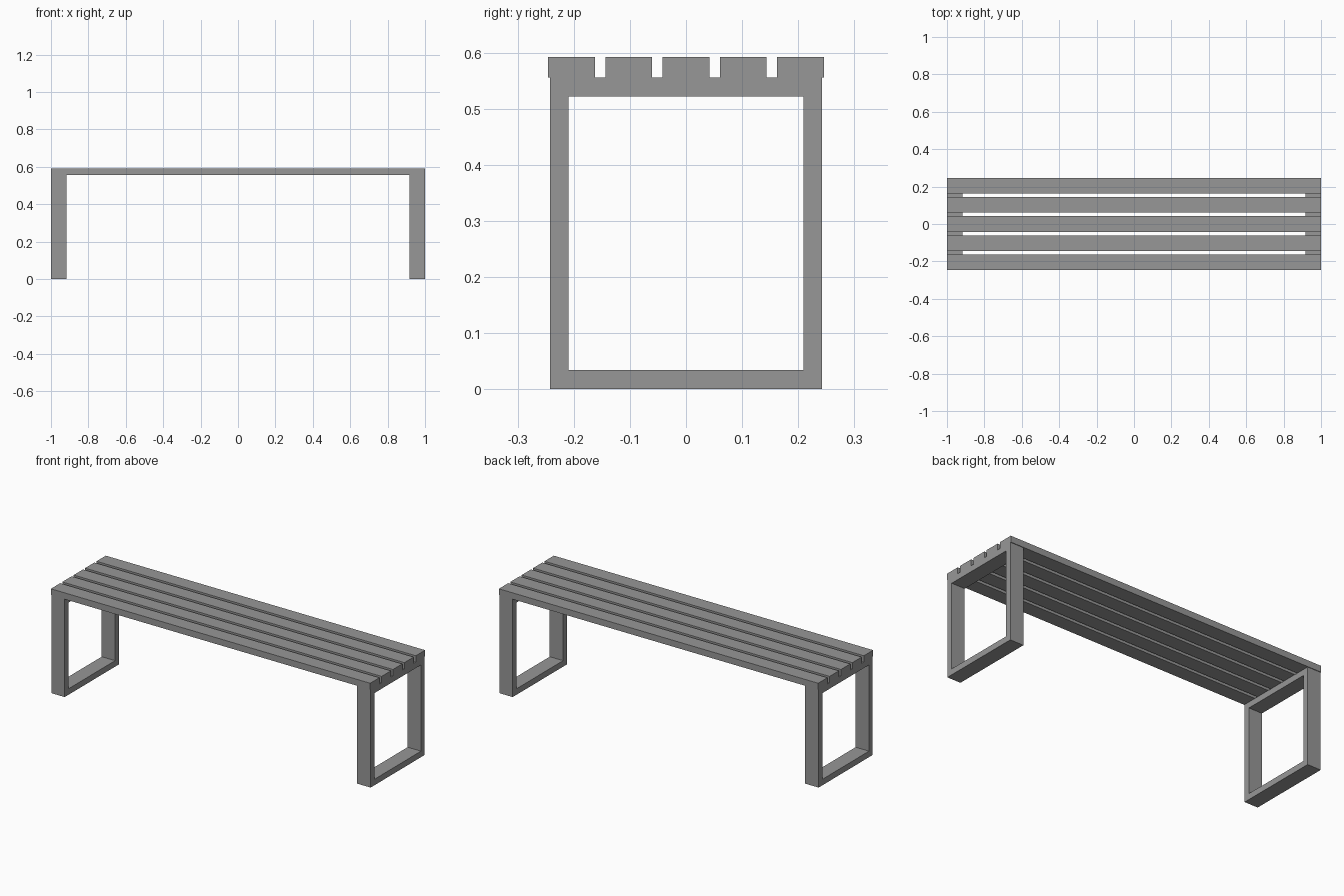
import bpy
import bmesh

cube = bpy.data.objects.get("Cube")
if cube:
    bpy.data.objects.remove(cube, do_unlink=True)

grey = bpy.data.materials.new("plain_grey")
grey.use_nodes = True
colour = (0.31, 0.31, 0.31, 1)
grey.diffuse_color = colour
grey.node_tree.nodes["Principled BSDF"].inputs["Base Color"].default_value = colour


def add_object(name, bm):
    bmesh.ops.recalc_face_normals(bm, faces=bm.faces)
    mesh = bpy.data.meshes.new(name)
    bm.to_mesh(mesh)
    bm.free()
    mesh.materials.append(grey)
    obj = bpy.data.objects.new(name, mesh)
    bpy.context.collection.objects.link(obj)
    return obj


def rectangle(half_width, bottom, top):
    return [(-half_width, bottom), (half_width, bottom),
            (half_width, top), (-half_width, top)]


LEG_HEIGHT = 0.556
SEAT_TOP = 0.592
LEG_WIDTH = 0.084


# Leg: a closed rectangular loop of flat bar
def leg_frame(name, x_start):
    bm = bmesh.new()
    outer, inner = [
        [bm.verts.new((x_start, y, z)) for y, z in loop]
        for loop in (rectangle(0.242, 0, LEG_HEIGHT),
                     rectangle(0.209, 0.034, LEG_HEIGHT - 0.034))]
    for i in range(4):
        j = (i + 1) % 4
        bm.faces.new((outer[i], outer[j], inner[j], inner[i]))
    result = bmesh.ops.extrude_face_region(bm, geom=bm.faces[:])
    moved = [v for v in result["geom"] if isinstance(v, bmesh.types.BMVert)]
    bmesh.ops.translate(bm, verts=moved, vec=(LEG_WIDTH, 0, 0))
    return add_object(name, bm)


leg_frame("left_leg_frame", 1 - LEG_WIDTH)
leg_frame("right_leg_frame", -1)

# Seat: five evenly spaced boards running the full length
for n in range(5):
    bm = bmesh.new()
    bmesh.ops.create_cube(bm, size=1)
    bmesh.ops.scale(bm, verts=bm.verts, vec=(2, 0.083, SEAT_TOP - LEG_HEIGHT))
    bmesh.ops.translate(bm, verts=bm.verts,
                        vec=(0, (n - 2) * 0.102, (SEAT_TOP + LEG_HEIGHT) / 2))
    add_object(f"seat_slat_{n + 1}", bm)
